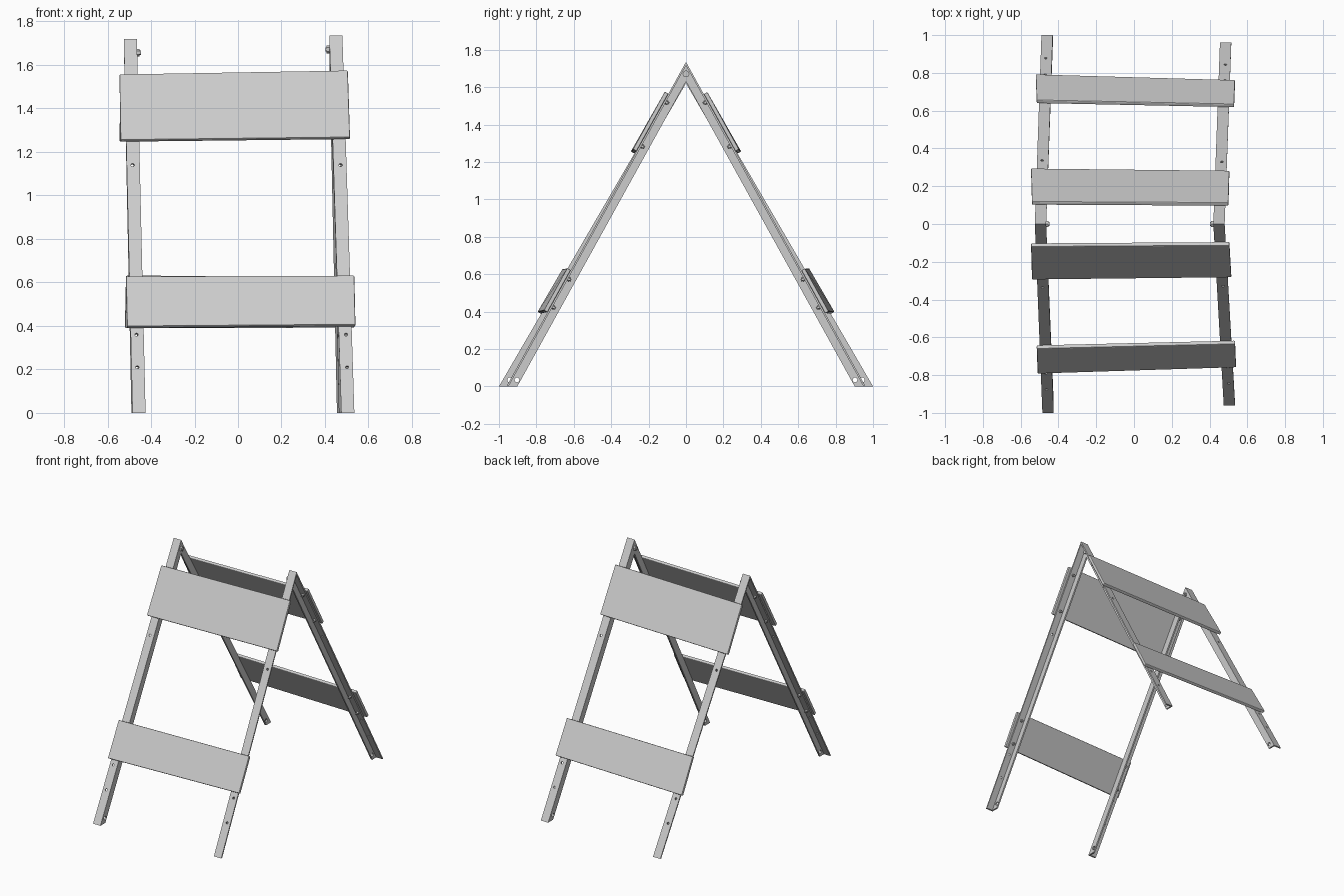
import bpy, bmesh
from mathutils import Vector

if "Cube" in bpy.data.objects:
    bpy.data.objects.remove(bpy.data.objects["Cube"])

W, D, T = 0.06, 0.058, 0.011      # angle-iron width, depth, wall
BOARD = 0.022                     # board thickness

# name: (lateral sign, foot inner x, top inner x, foot y, apex z)
LEGS = {
    "front_left":  (-1, -0.425, -0.465, -1.00, 1.72),
    "front_right": (1, 0.475, 0.42, -0.96, 1.735),
    "back_left":   (-1, -0.430, -0.465, 1.00, 1.72),
    "back_right":  (1, 0.455, 0.42, 0.96, 1.735),
}


def make_object(name, bm):
    bmesh.ops.recalc_face_normals(bm, faces=bm.faces)
    mesh = bpy.data.meshes.new(name)
    bm.to_mesh(mesh)
    bm.free()
    obj = bpy.data.objects.new(name, mesh)
    bpy.context.collection.objects.link(obj)
    return obj


def loft(name, a, b):
    """Prism between two matching outlines."""
    bm = bmesh.new()
    va, vb = [bm.verts.new(p) for p in a], [bm.verts.new(p) for p in b]
    n = len(a)
    bm.faces.new(va)
    bm.faces.new(vb[::-1])
    for i in range(n):
        j = (i + 1) % n
        bm.faces.new((va[i], vb[i], vb[j], va[j]))
    return make_object(name, bm)


def add_rod(bm, p, q, r, sides):
    p, q = Vector(p), Vector(q)
    m = (q - p).to_track_quat('Z', 'Y').to_matrix().to_4x4()
    m.translation = (p + q) / 2
    bmesh.ops.create_cone(bm, cap_ends=True, segments=sides, radius1=r,
                          radius2=r, depth=(q - p).length, matrix=m)


def on_leg(key, z, u=0.0):
    """Point on a leg's outer face at height z, u across from its inner edge."""
    s, xf, xt, yf, za = LEGS[key]
    t = z / za
    return Vector((xf + (xt - xf) * t + s * u, yf * (1 - t), z))


def normal(key):
    _, _, _, yf, za = LEGS[key]
    return Vector((0, za if yf > 0 else -za, abs(yf))).normalized()


# Angle-iron legs: level at the foot, mitred at the apex
for key, (s, xf, xt, yf, za) in LEGS.items():
    side = 1 if yf > 0 else -1
    prof = [(0, 0), (W, 0), (W, T), (T, T), (T, D), (0, D)]
    foot = [(xf + s * u, yf - side * v, 0) for u, v in prof]
    top = [(xt + s * u, 0, za * (1 - v / abs(yf))) for u, v in prof]
    leg = loft(key + "_leg", foot, top)

    # Drilled holes in the face flange, and one through the side flange at the foot
    bm = bmesh.new()
    n = normal(key)
    for z in (0.21, 0.36, 1.14):
        p = on_leg(key, z, W * 0.55)
        add_rod(bm, p - n * 0.03, p + n * 0.03, 0.008, 10)
    p = on_leg(key, 0.035) - Vector((0, side * 0.037, 0))
    add_rod(bm, p - Vector((0.03, 0, 0)), p + Vector((0.03, 0, 0)), 0.013, 12)
    cutter = make_object("hole_cutter", bm)
    cutter.hide_render = True
    mod = leg.modifiers.new("holes", 'BOOLEAN')
    mod.operation = 'DIFFERENCE'
    mod.object = cutter
    bpy.context.view_layer.objects.active = leg
    bpy.ops.object.modifier_apply(modifier=mod.name)
    bpy.data.objects.remove(cutter)

    # Board bolts with nuts behind the face flange
    bm = bmesh.new()
    for z in (0.43, 0.58, 1.29, 1.525):
        p = on_leg(key, z, W * 0.55)
        add_rod(bm, p + n * 0.005, p - n * 0.028, 0.006, 8)
        add_rod(bm, p - n * 0.008, p - n * 0.02, 0.011, 6)
    make_object(key + "_board_bolts", bm)

# Boards: left/right x at top and bottom, then left/right z at top and bottom
BOARDS = [
    ("upper_front_board", "front", (-0.545, 0.505), (-0.54, 0.515), (1.547, 1.565), (1.245, 1.257)),
    ("lower_front_board", "front", (-0.515, 0.535), (-0.51, 0.54), (0.618, 0.622), (0.388, 0.396)),
    ("upper_back_board", "back", (-0.54, 0.50), (-0.545, 0.505), (1.547, 1.563), (1.245, 1.257)),
    ("lower_back_board", "back", (-0.515, 0.53), (-0.52, 0.535), (0.622, 0.620), (0.388, 0.390)),
]
for name, end, xt, xb, zt, zb in BOARDS:
    L, R = end + "_left", end + "_right"

    def corner(key, x, z):
        return Vector((x, on_leg(key, z).y, z))
    inner = [corner(L, xt[0], zt[0]), corner(R, xt[1], zt[1]),
             corner(R, xb[1], zb[1]), corner(L, xb[0], zb[0])]
    n = (normal(L) + normal(R)).normalized()
    board = loft(name, inner, [p + n * BOARD for p in inner])
    bev = board.modifiers.new("soft_edges", 'BEVEL')
    bev.width = 0.005
    bev.segments = 2

# Pivot bolts joining the front and back legs at the apex
for key, label in (("front_left", "left"), ("front_right", "right")):
    s, _, xt, _, za = LEGS[key]
    z = za - 0.064
    bm = bmesh.new()
    add_rod(bm, (xt - s * 0.018, 0, z), (xt + s * 0.022, 0, z), 0.010, 12)
    add_rod(bm, (xt, 0, z), (xt - s * 0.012, 0, z), 0.018, 6)
    add_rod(bm, (xt + s * T, 0, z), (xt + s * (T + 0.01), 0, z), 0.018, 12)
    make_object(label + "_pivot_bolt", bm)
